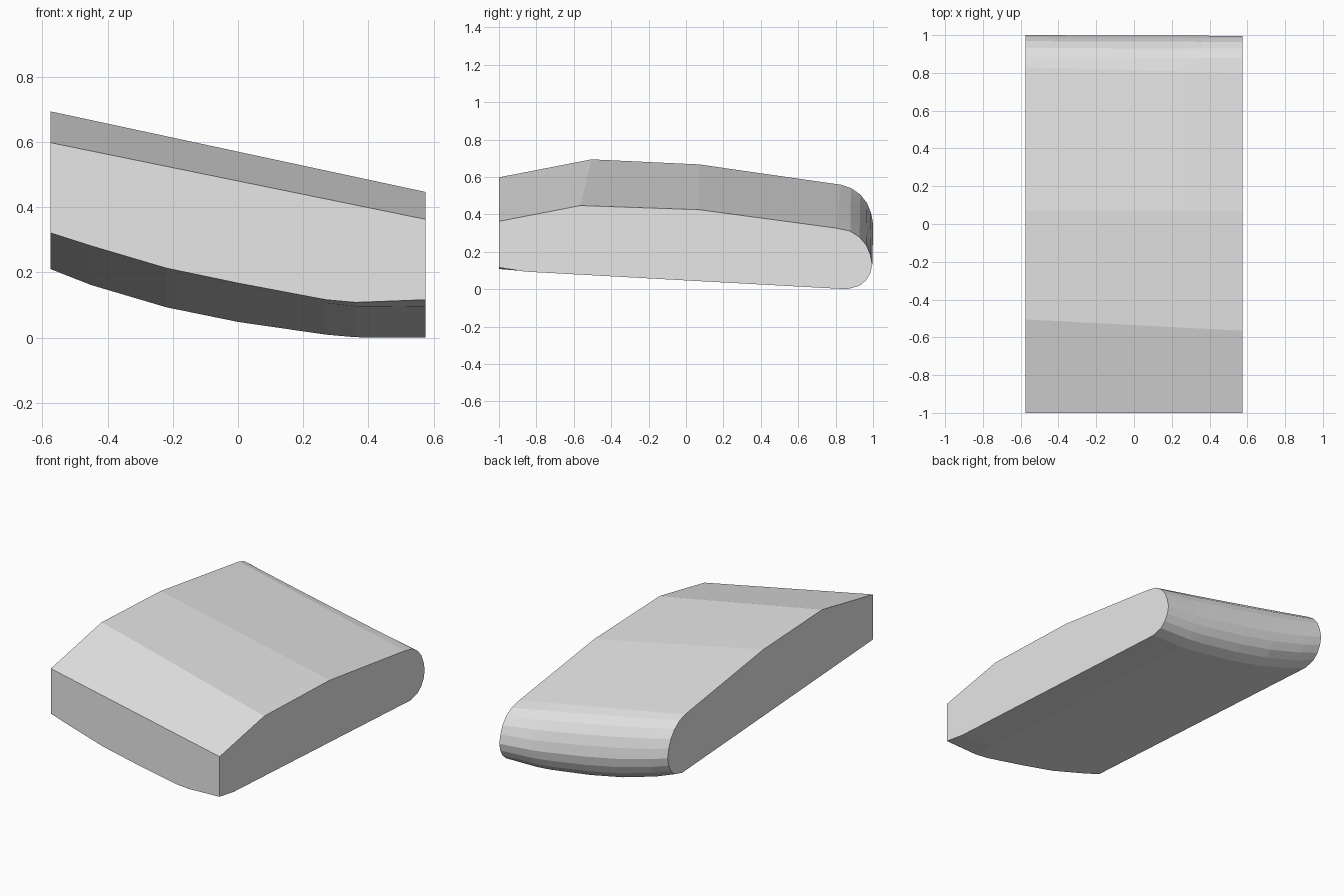
import bpy, bmesh

if "Cube" in bpy.data.objects:
    bpy.data.objects.remove(bpy.data.objects["Cube"])

# Stations along x: x, lower front edge z, lower edge z just behind it, lower rear edge z
stations = [
    (-0.575, 0.325, 0.317, 0.214),
    (-0.45, 0.285, 0.277, 0.165),
    (-0.22, 0.217, 0.209, 0.097),
    (0.0, 0.171, 0.163, 0.052),
    (0.27, 0.120, 0.110, 0.013),
    (0.36, 0.112, 0.100, 0.005),
    (0.575, 0.120, 0.098, 0.004),
]
# Upper profile at the left and right ends (y, z)
top_left = [(-1, 0.602), (-0.505, 0.698), (0.07, 0.671), (0.83, 0.562)]
top_right = [(-1, 0.367), (-0.565, 0.451), (0.07, 0.429), (0.80, 0.331)]
# Rounded back: y and fraction of the height between lower and upper edge
nose = [(0.88, 0.95), (0.93, 0.85), (0.966, 0.72), (0.987, 0.57),
        (0.998, 0.41), (0.988, 0.27), (0.966, 0.15), (0.93, 0.055)]


def section(x, front, mid, rear):
    t = (x + 0.575) / 1.15
    top = [(a[0] + (b[0] - a[0]) * t, a[1] + (b[1] - a[1]) * t)
           for a, b in zip(top_left, top_right)]
    high = top[-1][1]
    back = [(y + (0.002 - 0.004 * t), rear + (high - rear) * f) for y, f in nose]
    return top + back + [(0.86, rear), (-0.86, mid), (-1, front)]


# Lofted body
bm = bmesh.new()
rings = [[bm.verts.new((s[0], y, z)) for y, z in section(*s)] for s in stations]
n = len(rings[0])
for a, b in zip(rings, rings[1:]):
    for i in range(n):
        j = (i + 1) % n
        bm.faces.new((a[i], a[j], b[j], b[i]))
bm.faces.new(rings[0])
bm.faces.new(rings[-1][::-1])
low = min(v.co.z for v in bm.verts)
for v in bm.verts:
    v.co.z -= low
bmesh.ops.recalc_face_normals(bm, faces=bm.faces[:])
mesh = bpy.data.meshes.new("rounded_block")
bm.to_mesh(mesh)
bm.free()

grey = bpy.data.materials.new("light grey")
grey.diffuse_color = (0.8, 0.8, 0.8, 1)
grey.use_nodes = True
grey.node_tree.nodes["Principled BSDF"].inputs["Base Color"].default_value = grey.diffuse_color
mesh.materials.append(grey)
body = bpy.data.objects.new("rounded_block", mesh)
bpy.context.collection.objects.link(body)
